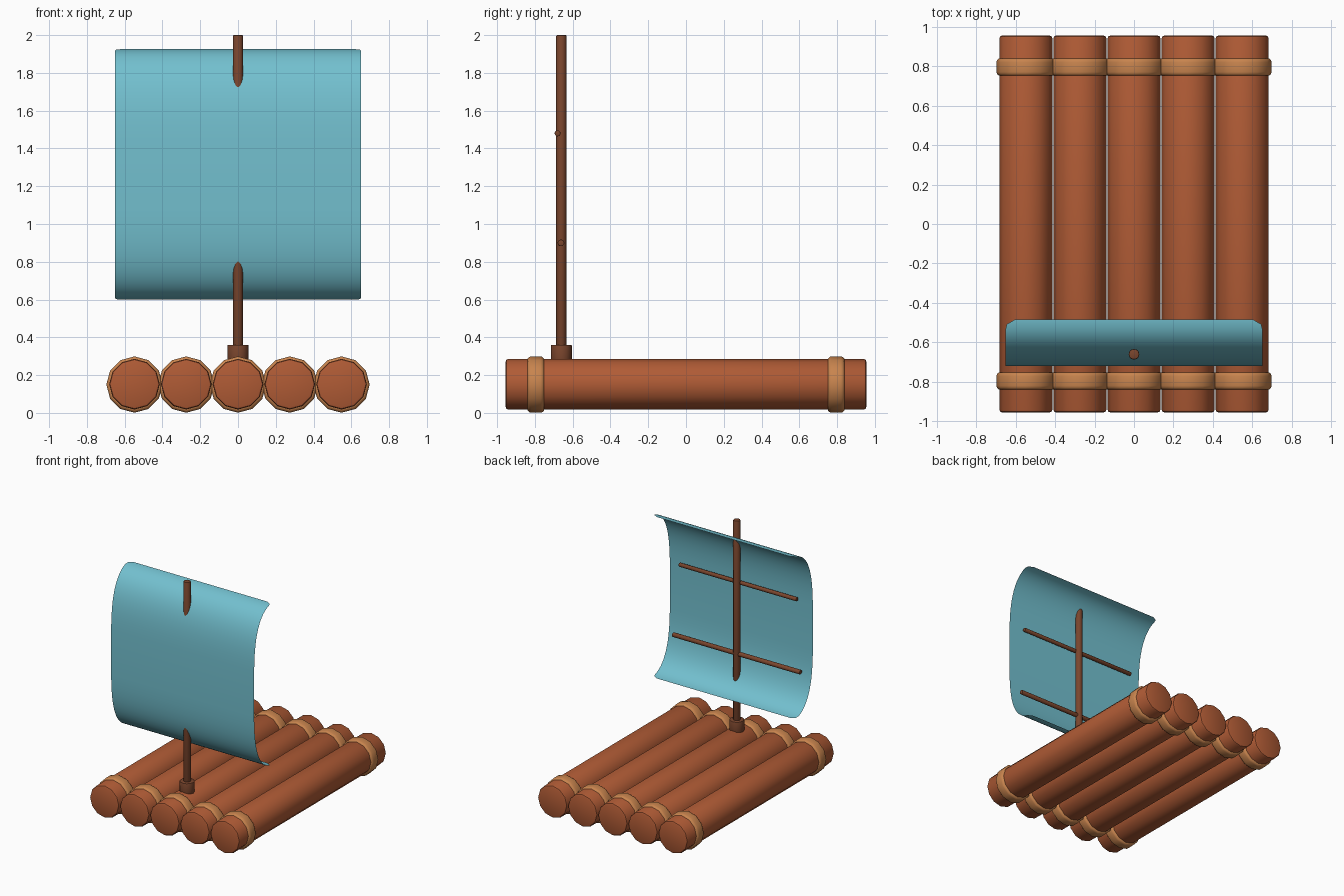
import bpy
import bmesh
from math import sin, cos, pi, copysign, radians
from mathutils import Matrix

cube = bpy.data.objects.get("Cube")
if cube:
    bpy.data.objects.remove(cube, do_unlink=True)


def material(name, rgb):
    mat = bpy.data.materials.new(name)
    mat.use_nodes = True
    color = (*rgb, 1)
    mat.diffuse_color = color
    mat.node_tree.nodes["Principled BSDF"].inputs["Base Color"].default_value = color
    return mat


log_wood = material("log wood", (0.434, 0.105, 0.036))
dark_wood = material("dark wood", (0.195, 0.06, 0.026))
rope = material("rope", (0.578, 0.231, 0.076))
cloth = material("blue cloth", (0.171, 0.527, 0.624))


def finish(name, bm, mat):
    mesh = bpy.data.meshes.new(name)
    bm.to_mesh(mesh)
    bm.free()
    mesh.materials.append(mat)
    obj = bpy.data.objects.new(name, mesh)
    bpy.context.collection.objects.link(obj)
    bpy.ops.object.select_all(action='DESELECT')
    obj.select_set(True)
    bpy.context.view_layer.objects.active = obj
    bpy.ops.object.shade_smooth_by_angle(angle=radians(40))
    return obj


def rod(name, axis, center, radius, length, mat, bevel, sides=12, segments=2):
    """Cylinder along an axis with rounded end rims."""
    bm = bmesh.new()
    bmesh.ops.create_cone(bm, cap_ends=True, segments=sides, radius1=radius,
                          radius2=radius, depth=length)
    rims = [e for e in bm.edges if abs(e.verts[0].co.z - e.verts[1].co.z) < 1e-5]
    bmesh.ops.bevel(bm, geom=rims, offset=bevel, segments=segments,
                    profile=0.5, affect='EDGES')
    turn = {'X': Matrix.Rotation(pi / 2, 4, 'Y'),
            'Y': Matrix.Rotation(pi / 2, 4, 'X'),
            'Z': Matrix.Identity(4)}[axis]
    bmesh.ops.transform(bm, matrix=Matrix.Translation(center) @ turn, verts=bm.verts)
    return finish(name, bm, mat)


# Raft deck: five logs, each with a binding near both ends
for i in range(5):
    x = (i - 2) * 0.274
    rod(f"log_{i + 1}", 'Y', (x, 0, 0.152), 0.134, 1.91, log_wood, 0.014)
    for end, y in (("front", -0.795), ("back", 0.795)):
        rod(f"{end}_binding_{i + 1}", 'Y', (x, y, 0.15), 0.149, 0.09, rope,
            0.02, segments=3)

# Mast, its socket and the two yards
MAST_Y = -0.66
rod("mast_socket", 'Z', (0, MAST_Y, 0.305), 0.056, 0.11, dark_wood, 0.005)
rod("mast", 'Z', (0, MAST_Y, 1.14), 0.027, 1.72, dark_wood, 0.005)
rod("upper_yard", 'X', (0, -0.68, 1.48), 0.016, 1.07, dark_wood, 0.004)
rod("lower_yard", 'X', (0, -0.662, 0.9), 0.018, 1.16, dark_wood, 0.004)

# Sail: thin sheet billowing to the front, with rounded corners
ROWS = 32
CORNER = 0.045
bm = bmesh.new()
rows = []
for i in range(ROWS + 1):
    a = pi * (i / ROWS - 0.5)
    y = -0.485 - 0.235 * cos(a)
    z = 1.263 + 0.663 * copysign(abs(sin(a)) ** 0.54, a)
    inset = max(0, 1 - (-0.485 - y) / CORNER)
    half = 0.65 - CORNER * (1 - (1 - inset ** 2) ** 0.5)
    rows.append([bm.verts.new((s * half, y, z)) for s in (-1, 1)])
for low, high in zip(rows, rows[1:]):
    bm.faces.new((low[0], low[1], high[1], high[0]))
finish("sail", bm, cloth)
